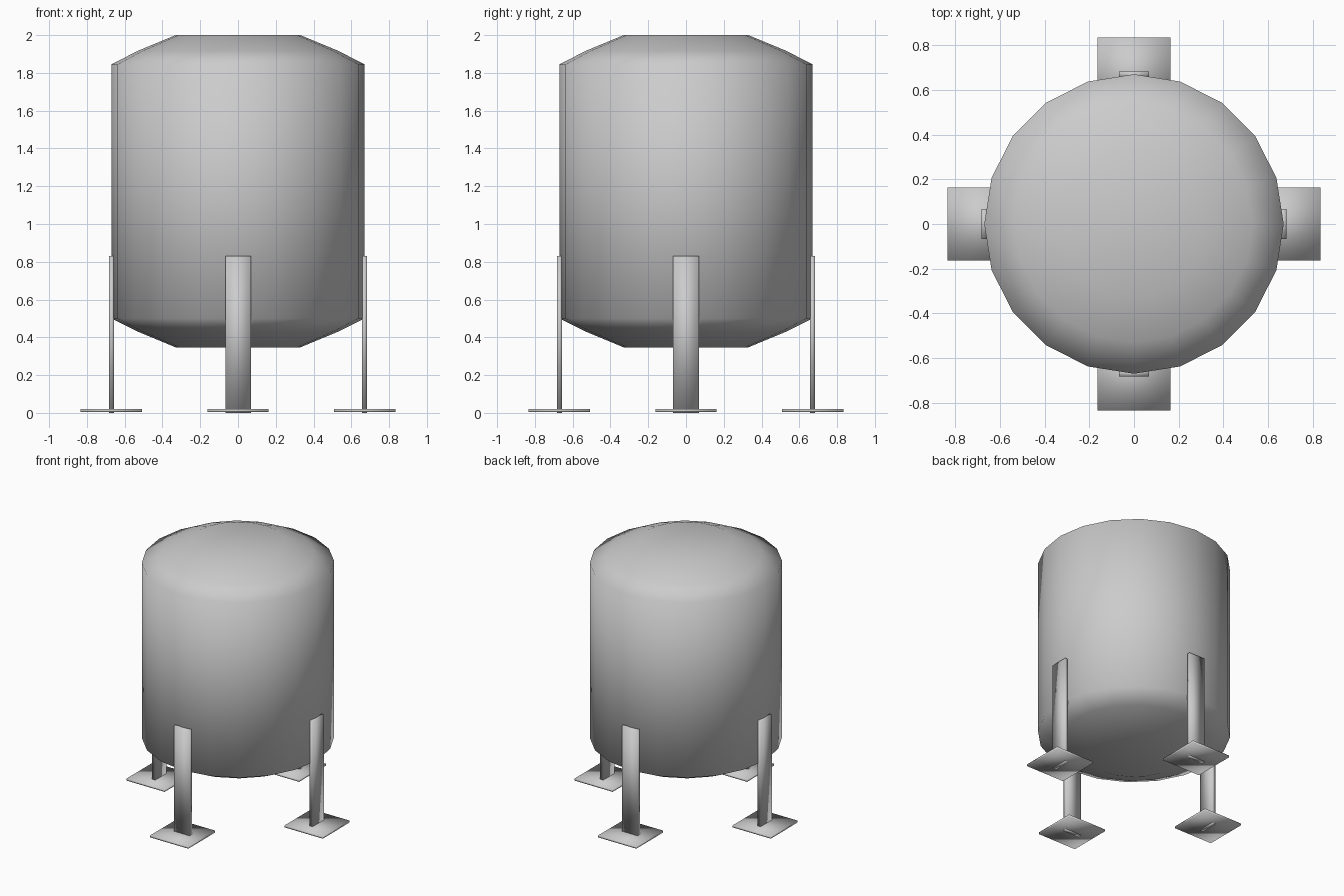
import bpy, bmesh, math
from mathutils import Matrix, Vector

if "Cube" in bpy.data.objects:
    bpy.data.objects.remove(bpy.data.objects["Cube"])

SIDES = 20


def add_object(name, bm):
    bmesh.ops.recalc_face_normals(bm, faces=bm.faces)
    for f in bm.faces:
        f.smooth = True
    mesh = bpy.data.meshes.new(name)
    bm.to_mesh(mesh)
    bm.free()
    obj = bpy.data.objects.new(name, mesh)
    bpy.context.collection.objects.link(obj)
    return obj


def box(name, center, size, angle):
    bm = bmesh.new()
    m = (Matrix.Rotation(angle, 4, 'Z') @ Matrix.Translation(Vector(center))
         @ Matrix.Diagonal((*size, 1)))
    bmesh.ops.create_cube(bm, size=1, matrix=m)
    return add_object(name, bm)


# Tank body: a 20-sided revolved profile with shallow domed ends
profile = [(0.33, 0.347), (0.53, 0.43), (0.67, 0.50),
           (0.67, 1.845), (0.53, 1.917), (0.33, 2.0)]
bm = bmesh.new()
rings = []
for r, z in profile:
    rings.append([bm.verts.new((r * math.cos(2 * math.pi * i / SIDES),
                                r * math.sin(2 * math.pi * i / SIDES), z))
                  for i in range(SIDES)])
for a, b in zip(rings, rings[1:]):
    for i in range(SIDES):
        j = (i + 1) % SIDES
        bm.faces.new((a[i], a[j], b[j], b[i]))
bm.faces.new(rings[0])
bm.faces.new(rings[-1])
add_object("tank_body", bm)

# Four flat legs, each on a square foot plate
for k, side in enumerate(("right", "back", "left", "front")):
    ang = k * math.pi / 2
    box(side + "_leg", (0.669, 0, 0.42), (0.026, 0.135, 0.83), ang)
    box(side + "_foot_plate", (0.672, 0, 0.0125), (0.325, 0.325, 0.015), ang)
    # leg ends just under the plate, as a shallow stub
    bpy.data.objects[side + "_leg"].location.z = -0.005
